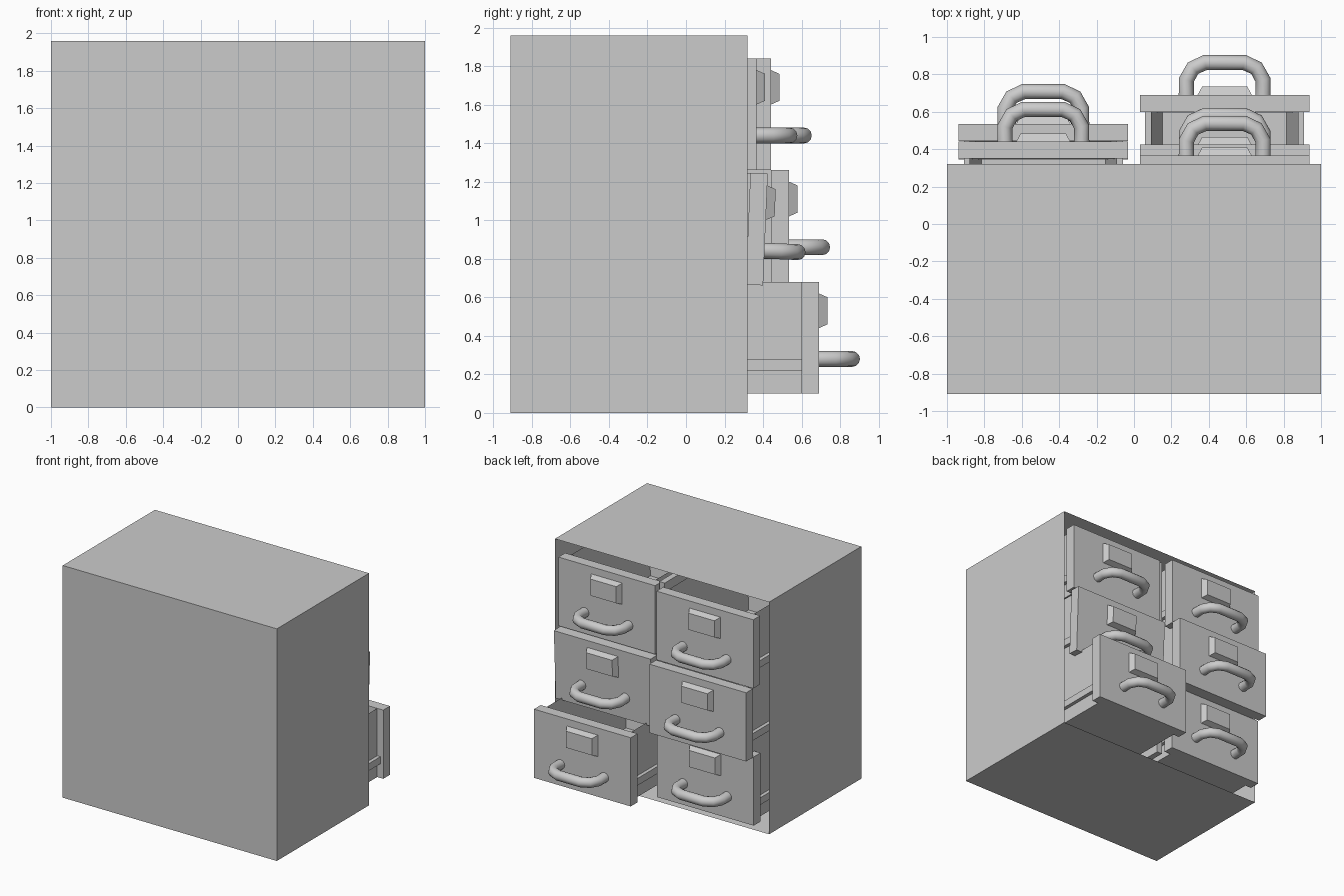
import bpy, bmesh, math
from mathutils import Matrix, Vector

cube = bpy.data.objects.get("Cube")
if cube:
    bpy.data.objects.remove(cube, do_unlink=True)

GREY = (0.6, 0.6, 0.6, 1.0)
grey = bpy.data.materials.new("grey metal")
grey.use_nodes = True
grey.diffuse_color = GREY
grey.node_tree.nodes["Principled BSDF"].inputs["Base Color"].default_value = GREY


def add_box(bm, x, y, z):
    """Box from (low, high) ranges."""
    size = [b - a for a, b in (x, y, z)]
    mid = [(a + b) / 2 for a, b in (x, y, z)]
    bmesh.ops.create_cube(bm, size=1, matrix=Matrix.Translation(mid) @ Matrix.Diagonal((*size, 1)))


def finish(name, bm, place=Matrix()):
    mesh = bpy.data.meshes.new(name)
    bm.to_mesh(mesh)
    bm.free()
    mesh.materials.append(grey)
    obj = bpy.data.objects.new(name, mesh)
    bpy.context.collection.objects.link(obj)
    obj.matrix_world = place
    return obj


def hollow(bm, normal, border, depth):
    """Inset the face pointing along normal and push it inwards."""
    bm.normal_update()
    face = max(bm.faces, key=lambda f: f.normal.dot(normal))
    bmesh.ops.inset_region(bm, faces=[face], thickness=border)
    bmesh.ops.translate(bm, verts=face.verts, vec=-depth * Vector(normal))
    return face


# Cabinet shell, open at the back side, with a centre divider
bm = bmesh.new()
add_box(bm, (-1, 1), (-0.91, 0.32), (0, 1.96))
opening = hollow(bm, (0, 1, 0), 0.05, 1.18)
for v in bm.verts:
    if abs(v.co.x) < 0.97:
        v.co.z = 0.09 if v.co.z < 1 else 1.86
finish("cabinet", bm)

bm = bmesh.new()
add_box(bm, (-0.025, 0.025), (-0.86, 0.32), (0.09, 1.86))
finish("centre_divider", bm)

# Drawer dimensions; the origin is the bottom centre of the front panel's face
HALF, HEIGHT, PANEL, DEPTH = 0.452, 0.58, 0.09, 1.12
BODY = 0.395


def make_handle(name, place):
    half = [(0.205, -0.01), (0.205, 0.08), (0.17, 0.143), (0.105, 0.173)]
    path = [(-x, y) for x, y in half] + half[::-1]
    curve = bpy.data.curves.new(name, 'CURVE')
    curve.dimensions = '3D'
    curve.bevel_depth = 0.041
    curve.bevel_resolution = 4
    curve.use_fill_caps = True
    spline = curve.splines.new('POLY')
    spline.points.add(len(path) - 1)
    for point, (x, y) in zip(spline.points, path):
        point.co = (x, y, 0.18, 1)
    spline.use_smooth = True
    curve.materials.append(grey)
    obj = bpy.data.objects.new(name, curve)
    bpy.context.collection.objects.link(obj)
    obj.matrix_world = place


def make_drawer(name, x, y, z, tilt=0):
    place = Matrix.Translation((x, y, z)) @ Matrix.Rotation(math.radians(tilt), 4, 'X')

    bm = bmesh.new()
    add_box(bm, (-HALF, HALF), (-PANEL, 0), (0, HEIGHT))
    finish(name + "_front_panel", bm, place)

    # Open tray behind the panel
    bm = bmesh.new()
    add_box(bm, (-BODY, BODY), (-DEPTH, -PANEL), (0, HEIGHT))
    floor = hollow(bm, (0, 0, 1), 0.09, 0.53)
    for v in bm.verts:
        if -0.2 < v.co.y < -PANEL - 0.01:
            v.co.y = -PANEL - 0.005
    finish(name + "_tray", bm, place)

    # Runners on both sides
    bm = bmesh.new()
    for s in (-1, 1):
        add_box(bm, sorted((s * BODY, s * (BODY + 0.03))), (-DEPTH, -PANEL), (0.12, 0.18))
    finish(name + "_runners", bm, place)

    # Bevelled label holder
    bm = bmesh.new()
    add_box(bm, (-0.145, 0.145), (0, 0.045), (0.34, 0.52))
    for v in bm.verts:
        if v.co.y > 0.02:
            v.co.x *= 0.83
            v.co.z += 0.02 if v.co.z < 0.4 else -0.02
    finish(name + "_label_holder", bm, place)

    make_handle(name + "_handle", place)


# Two columns of three drawers, each pulled out by its own amount
ROWS = {"bottom": 0.10, "middle": 0.68, "top": 1.26}
PULL = {
    ("left", "bottom"): 0.69, ("left", "middle"): 0.40, ("left", "top"): 0.365,
    ("right", "bottom"): 0.435, ("right", "middle"): 0.535, ("right", "top"): 0.44,
}
for (side, row), pull in PULL.items():
    x = 0.485 if side == "left" else -0.485
    sagging = (side, row) == ("left", "middle")
    make_drawer(f"{side}_{row}_drawer", x, pull, ROWS[row] - 0.018 * sagging,
                -2.4 if sagging else 0)
